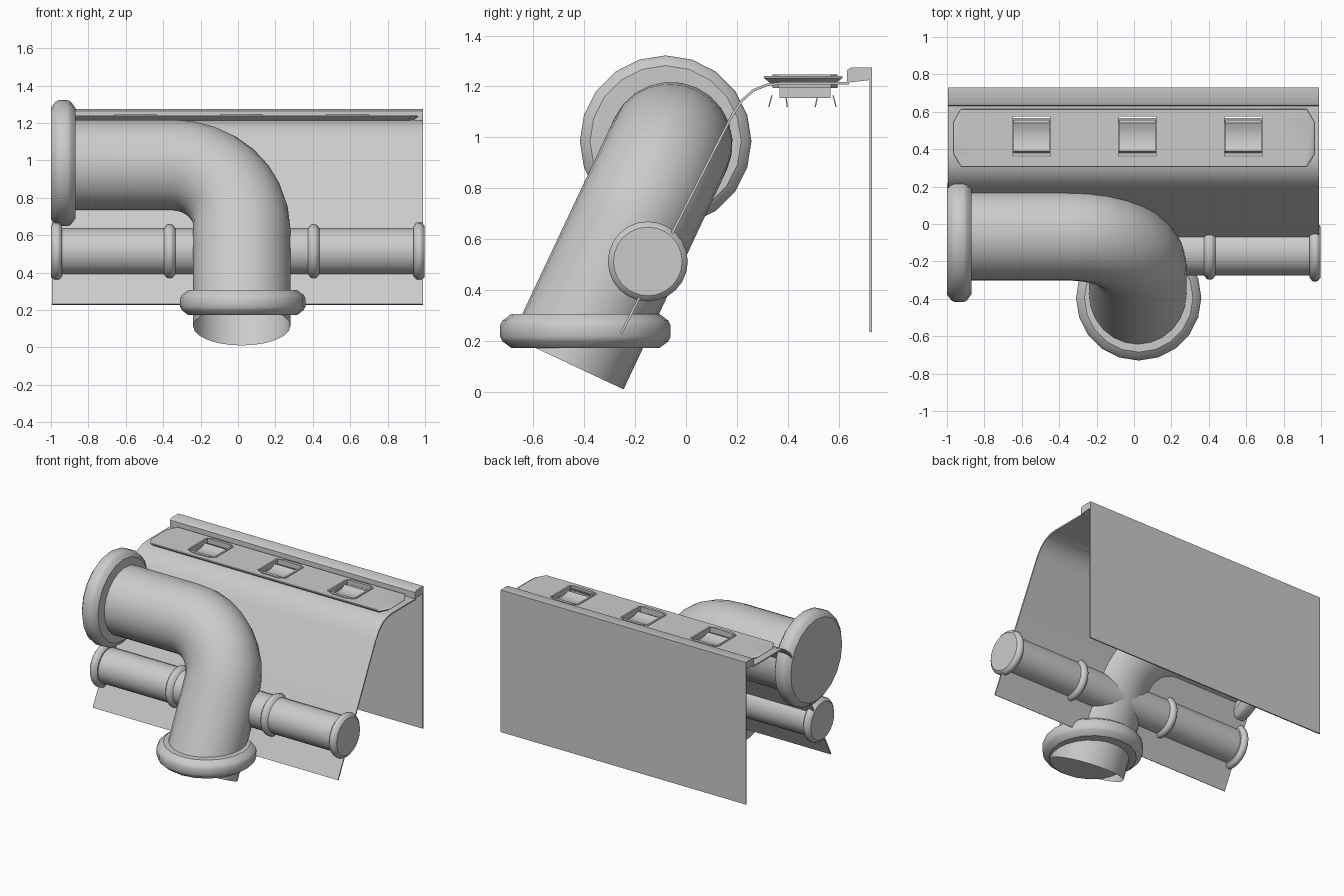
import bpy, bmesh, math
from mathutils import Vector, Matrix

if "Cube" in bpy.data.objects:
    bpy.data.objects.remove(bpy.data.objects["Cube"])

grey = bpy.data.materials.new("plain_grey")
grey.use_nodes = True
grey.diffuse_color = (0.6, 0.6, 0.6, 1)
grey.node_tree.nodes["Principled BSDF"].inputs["Base Color"].default_value = (0.6, 0.6, 0.6, 1)


def make(name, bm, smooth=True):
    """Turn a bmesh into a finished object."""
    bmesh.ops.recalc_face_normals(bm, faces=bm.faces)
    mesh = bpy.data.meshes.new(name)
    bm.to_mesh(mesh)
    bm.free()
    mesh.materials.append(grey)
    obj = bpy.data.objects.new(name, mesh)
    bpy.context.collection.objects.link(obj)
    bpy.ops.object.select_all(action='DESELECT')
    obj.select_set(True)
    bpy.context.view_layer.objects.active = obj
    if smooth:
        bpy.ops.object.shade_smooth_by_angle(angle=math.radians(35))
    return obj


def loft(name, rings, caps=True):
    """Skin a list of closed rings of points."""
    bm = bmesh.new()
    loops = [[bm.verts.new(p) for p in ring] for ring in rings]
    n = len(loops[0])
    for a, b in zip(loops, loops[1:]):
        for i in range(n):
            j = (i + 1) % n
            bm.faces.new((a[i], a[j], b[j], b[i]))
    if caps:
        bm.faces.new(loops[0])
        bm.faces.new(loops[-1])
    return make(name, bm)


def ring(center, u, v, ru, rv, n=24):
    angles = [math.tau * i / n for i in range(n)]
    return [center + u * ru * math.cos(a) + v * rv * math.sin(a) for a in angles]


X, Y, Z = Vector((1, 0, 0)), Vector((0, 1, 0)), Vector((0, 0, 1))


def lathe(name, center, axis, profile, n=24):
    """Turned part: profile holds (distance along axis, radius)."""
    u, v = (Y, Z) if axis is X else (X, Y)
    return loft(name, [ring(Vector(center) + axis * t, u, v, r, r, n) for t, r in profile])


def rim(name, center, axis, width, radius, bevel, n=20):
    h = width / 2
    lathe(name, center, axis, [(-h, radius - bevel), (-h + bevel * 0.6, radius - bevel * 0.2),
                               (-h + bevel, radius), (h - bevel, radius),
                               (h - bevel * 0.6, radius - bevel * 0.2), (h, radius - bevel)], n)


def bar(name, outline, x0, x1):
    """Extrude a (y, z) outline along x."""
    return loft(name, [[Vector((x, y, z)) for y, z in outline] for x in (x0, x1)])


def box(name, x0, x1, y0, y1, z0, z1):
    return bar(name, [(y0, z0), (y1, z0), (y1, z1), (y0, z1)], x0, x1)


def octagon(cx, cy, hx, hy, bx, by, z):
    pts = [(hx - bx, -hy), (hx, by - hy), (hx, hy - by), (hx - bx, hy),
           (bx - hx, hy), (-hx, hy - by), (-hx, by - hy), (bx - hx, -hy)]
    return [Vector((cx + x, cy + y, z)) for x, y in pts]


def cut(target, cutter):
    bpy.context.view_layer.objects.active = target
    mod = target.modifiers.new("opening", 'BOOLEAN')
    mod.operation, mod.solver, mod.object = 'DIFFERENCE', 'EXACT', cutter
    bpy.ops.object.modifier_apply(modifier=mod.name)


# Bent front sheet: offset a centre line to both sides
line = [Vector(p) for p in [(-0.255, 0.23), (0.18, 1.085), (0.22, 1.145), (0.265, 1.185),
                            (0.32, 1.207), (0.37, 1.212), (0.64, 1.212)]]
sides = ([], [])
for i, p in enumerate(line):
    d = (line[min(i + 1, len(line) - 1)] - line[max(i - 1, 0)]).normalized()
    normal = Vector((-d.y, d.x)) * 0.005
    sides[0].append(p + normal)
    sides[1].append(p - normal)
sheet = bar("bent_front_sheet", sides[0] + sides[1][::-1], -0.995, 0.99)

# Rear step and hanging back plate
bar("rear_step", [(0.632, 1.215), (0.72, 1.225), (0.73, 1.225), (0.73, 1.275),
                  (0.65, 1.275), (0.633, 1.265)], -0.995, 0.99)
box("back_plate", -0.995, 0.99, 0.721, 0.73, 0.235, 1.26)

# Raised switch panel
panel = loft("switch_panel", [octagon(0, 0.46, 0.94, 0.13, 0.03, 0.06, 1.214),
                              octagon(0, 0.46, 0.965, 0.155, 0.04, 0.07, 1.234),
                              octagon(0, 0.46, 0.955, 0.153, 0.04, 0.07, 1.241)])

# Three rocker switches with frames, bodies and terminals
for k, cx in enumerate((-0.548, 0.018, 0.584)):
    side = ("right", "middle", "left")[k]
    frame = loft(side + "_switch_frame", [octagon(cx, 0.467, 0.113, 0.128, 0.05, 0.025, z)
                                          for z in (1.195, 1.247)])
    cutter = box("opening_cutter", cx - 0.1, cx + 0.1, 0.36, 0.575, 1.17, 1.3)
    for part in (sheet, panel, frame):
        cut(part, cutter)
    bpy.data.objects.remove(cutter)
    box(side + "_switch_body", cx - 0.104, cx + 0.104, 0.367, 0.568, 1.155, 1.197)
    bar(side + "_switch_rocker", [(0.375, 1.19), (0.39, 1.222), (0.43, 1.208), (0.465, 1.205),
                                  (0.5, 1.208), (0.54, 1.225), (0.56, 1.19)], cx - 0.097, cx + 0.097)
    for y, lean in ((0.335, -0.012), (0.39, 0.005), (0.515, -0.01), (0.575, 0.012)):
        bar(side + "_switch_terminal", [(y, 1.165), (y + lean, 1.12), (y + lean + 0.005, 1.12),
                                        (y + 0.005, 1.165)], cx - 0.02, cx + 0.02)

# Large elbow pipe: straight run, quarter bend, sloping run
corner = Vector((0.02, -0.06, 0.975))
foot = Vector((0.02, -0.465, 0.114))
down = (foot - corner).normalized()
side_dir = X.cross(down)
bend, steps = 0.37, 8
rings = [ring(Vector((-0.95, corner.y, corner.z)), down, side_dir, 0.243, 0.243)]
hub = corner + (down - X) * bend
for i in range(steps + 1):
    a = math.pi / 2 * i / steps
    center = hub + (X * math.sin(a) - down * math.cos(a)) * bend
    across = down * math.cos(a) - X * math.sin(a)
    rings.append(ring(center, across, side_dir, 0.243 + 0.017 * i / steps, 0.243))
rings.append(ring(foot, -X, side_dir, 0.26, 0.243))
loft("large_elbow_pipe", rings, caps=False)
rim("large_pipe_side_flange", (-0.935, -0.08, 0.985), X, 0.13, 0.337, 0.04)
rim("large_pipe_bottom_flange", (0.025, -0.395, 0.24), Z, 0.135, 0.335, 0.045)

# Thin cross pipe with end caps and collars
y, z = -0.15, 0.513
lathe("thin_pipe", (0, y, z), X, [(-0.98, 0.125), (0.98, 0.125)])
for name, x, width, radius in (("right_end_cap", -0.97, 0.06, 0.157), ("left_end_cap", 0.968, 0.06, 0.157),
                               ("right_collar", -0.365, 0.06, 0.147), ("left_collar", 0.405, 0.06, 0.147)):
    rim("thin_pipe_" + name, (x, y, z), X, width, radius, 0.022, 24)
